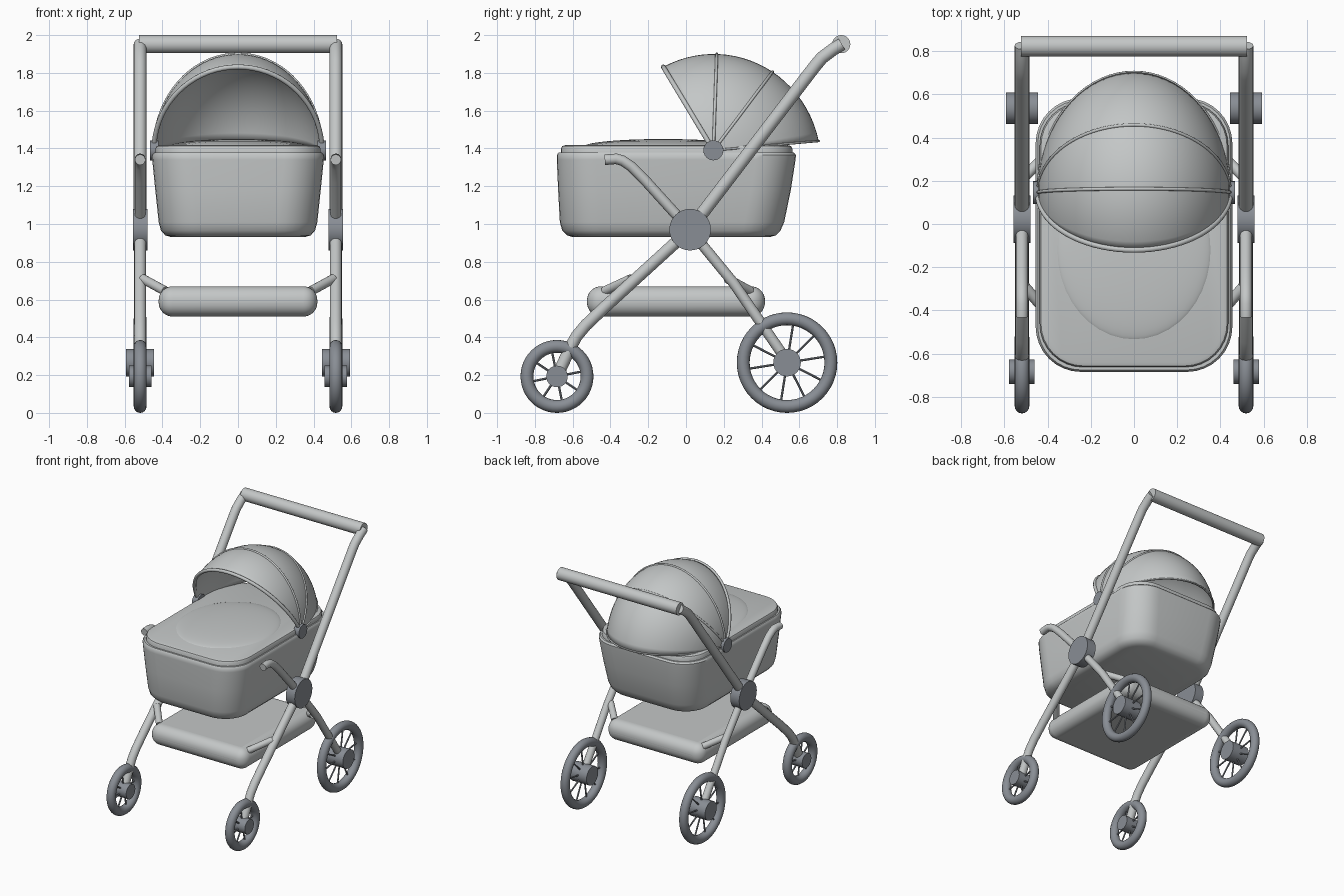
import bpy, bmesh
from math import sin, cos, pi, radians
from mathutils import Vector

cube = bpy.data.objects.get("Cube")
if cube:
    bpy.data.objects.remove(cube, do_unlink=True)


def material(name, rgb):
    m = bpy.data.materials.new(name)
    m.use_nodes = True
    m.diffuse_color = (*rgb, 1)
    m.node_tree.nodes["Principled BSDF"].inputs["Base Color"].default_value = (*rgb, 1)
    return m


LIGHT = material("light grey", (0.55, 0.57, 0.57))
DARK = material("slate grey", (0.25, 0.27, 0.30))


def select(ob):
    bpy.ops.object.select_all(action="DESELECT")
    ob.select_set(True)
    bpy.context.view_layer.objects.active = ob


def finish(ob, mat, angle=40):
    ob.data.materials.clear()
    ob.data.materials.append(mat)
    select(ob)
    bpy.ops.object.shade_smooth_by_angle(angle=radians(angle))
    return ob


def tube(name, paths, radius, mat, res=6, cyclic=False):
    """Round tubes along one or more paths, as one mesh."""
    cu = bpy.data.curves.new(name, "CURVE")
    cu.dimensions = "3D"
    cu.bevel_depth = radius
    cu.bevel_resolution = res
    cu.use_fill_caps = True
    for path in paths:
        sp = cu.splines.new("POLY")
        sp.points.add(len(path) - 1)
        for pt, co in zip(sp.points, path):
            pt.co = (*co, 1)
        sp.use_cyclic_u = cyclic
    ob = bpy.data.objects.new(name, cu)
    bpy.context.collection.objects.link(ob)
    select(ob)
    bpy.ops.object.convert(target="MESH")
    return finish(bpy.context.object, mat)


def mesh_object(name, bm, mat, angle=40):
    bmesh.ops.recalc_face_normals(bm, faces=bm.faces)
    me = bpy.data.meshes.new(name)
    bm.to_mesh(me)
    bm.free()
    ob = bpy.data.objects.new(name, me)
    bpy.context.collection.objects.link(ob)
    return finish(ob, mat, angle)


def rounded_ring(z, hw, y0, y1, r, steps=8):
    """Rounded rectangle outline at height z."""
    pts = []
    for k, (cx, cy) in enumerate([(hw - r, y1 - r), (r - hw, y1 - r),
                                  (r - hw, y0 + r), (hw - r, y0 + r)]):
        for i in range(steps + 1):
            a = pi / 2 * (k + i / steps)
            pts.append((cx + r * cos(a), cy + r * sin(a), z))
    return pts


def loft(name, rows, mat):
    bm = bmesh.new()
    rings = [[bm.verts.new(p) for p in rounded_ring(*row)] for row in rows]
    for a, b in zip(rings, rings[1:]):
        n = len(a)
        for i in range(n):
            bm.faces.new((a[i], a[(i + 1) % n], b[(i + 1) % n], b[i]))
    bm.faces.new(rings[0])
    bm.faces.new(rings[-1])
    return mesh_object(name, bm, mat)


# Bassinet shell, lid and padded cover: height, half width, back and front, corner
loft("bassinet_body", [
    (0.93, 0.35, -0.60, 0.44, 0.15), (0.94, 0.385, -0.63, 0.475, 0.18),
    (0.965, 0.408, -0.655, 0.50, 0.20), (1.01, 0.42, -0.668, 0.52, 0.21),
    (1.18, 0.438, -0.677, 0.555, 0.21), (1.34, 0.454, -0.684, 0.58, 0.21),
    (1.365, 0.455, -0.684, 0.582, 0.21), (1.378, 0.445, -0.675, 0.572, 0.2)], LIGHT)
loft("bassinet_lid", [
    (1.36, 0.436, -0.662, 0.563, 0.2), (1.40, 0.436, -0.662, 0.563, 0.2),
    (1.412, 0.43, -0.656, 0.557, 0.195), (1.417, 0.415, -0.64, 0.54, 0.18)], LIGHT)
bpy.ops.mesh.primitive_uv_sphere_add(segments=40, ring_count=20, location=(0, -0.12, 1.41))
cover = bpy.context.object
cover.name = "padded_cover"
cover.scale = (0.36, 0.42, 0.04)
finish(cover, LIGHT)

# Canopy: arches fanned around a hinge axis
HINGE = Vector((0, 0.145, 1.39))
HALF = 0.445


def arch_point(deg, phi, grow=0.0):
    r = 0.51 + 0.05 * ((93 - deg) / 88) ** 2 + grow
    t = radians(deg)
    return HINGE + Vector(((HALF + grow) * cos(phi), r * sin(phi) * cos(t), r * sin(phi) * sin(t)))


N = 36
bm = bmesh.new()
grid = [[bm.verts.new(arch_point(5 + 116 * j / 24, pi * i / N)) for i in range(N + 1)]
        for j in range(25)]
for a, b in zip(grid, grid[1:]):
    for i in range(N):
        bm.faces.new((a[i], a[i + 1], b[i + 1], b[i]))
bmesh.ops.remove_doubles(bm, verts=bm.verts, dist=0.0001)
canopy = mesh_object("canopy", bm, LIGHT, 60)
solid = canopy.modifiers.new("thickness", "SOLIDIFY")
solid.thickness = 0.01
solid.offset = -1

for name, deg, r in [("canopy_back_hem", 5, 0.006), ("canopy_rear_rib", 53, 0.008),
                     ("canopy_middle_rib", 88, 0.008), ("canopy_front_rim", 121, 0.013)]:
    tube(name, [[arch_point(deg, pi * i / N) for i in range(N + 1)]], r, LIGHT, 3)

# Push handle
tube("handle_bar", [[(-0.523, 0.822, 1.952), (0.523, 0.822, 1.952)]], 0.048, LIGHT, 10)

# Basket below the bassinet
bpy.ops.mesh.primitive_cube_add(size=1, location=(0, -0.053, 0.59))
basket = bpy.context.object
basket.name = "basket"
basket.scale = (0.84, 0.942, 0.16)
bpy.ops.object.transform_apply(location=False, rotation=False, scale=True)
bevel = basket.modifiers.new("round", "BEVEL")
bevel.width = 0.074
bevel.segments = 8
finish(basket, LIGHT)


def wheel(name, x, y, radius, hub_r, hub_half, spokes):
    c = Vector((x, y, radius))
    thick = 0.034

    def rim(a, r):
        return c + Vector((0, r * cos(a), r * sin(a)))

    ring = [rim(2 * pi * i / 48, radius - thick) for i in range(48)]
    tube(name + "_tyre", [ring], thick, DARK, 6, True)
    off = Vector((hub_half, 0, 0))
    tube(name + "_hub", [[c - off, c + off]], hub_r, DARK, 12)
    angles = [2 * pi * (i + 0.25) / spokes for i in range(spokes)]
    tube(name + "_spokes", [[rim(a, hub_r * 0.7), rim(a, radius - thick)] for a in angles],
         0.006, DARK, 2)


# Side frames and wheels
MAIN = [(0.825, 1.952), (0.78, 1.925), (0.72, 1.88), (0.69, 1.845), (0.655, 1.80), (0.02, 0.97)]
FRONT = [(0.02, 0.97), (-0.43, 0.56), (-0.53, 0.465), (-0.58, 0.405), (-0.61, 0.35), (-0.68, 0.2)]
CROSS = [(-0.43, 1.34), (-0.37, 1.345), (-0.335, 1.335), (-0.29, 1.305), (-0.22, 1.235),
         (0.02, 0.97), (0.25, 0.69), (0.535, 0.275)]

for side, tag in ((1, "left"), (-1, "right")):
    x = 0.518 * side

    def at(path):
        return [[(x, y, z) for y, z in path]]

    tube(tag + "_handle_tube", at(MAIN), 0.034, LIGHT)
    tube(tag + "_front_leg", at(FRONT), 0.032, LIGHT)
    tube(tag + "_rear_leg", at(CROSS), 0.028, LIGHT)
    tube(tag + "_frame_joint", [[(x - 0.039, 0.022, 0.97), (x + 0.039, 0.022, 0.97)]],
         0.11, DARK, 14)
    tube(tag + "_canopy_hinge", [[HINGE + Vector((side * 0.42, 0, 0)),
                                  HINGE + Vector((side * 0.467, 0, 0))]], 0.053, DARK, 10)
    for end, y0, y1 in (("front", -0.43, -0.29), ("rear", 0.34, 0.22)):
        tube(f"{tag}_{end}_basket_bracket",
             [[(side * 0.385, y0, 0.645), (side * 0.505, y1, 0.71)]], 0.025, LIGHT)
    wheel(tag + "_front_wheel", x, -0.683, 0.193, 0.057, 0.059, 8)
    wheel(tag + "_rear_wheel", x, 0.535, 0.266, 0.073, 0.074, 10)
